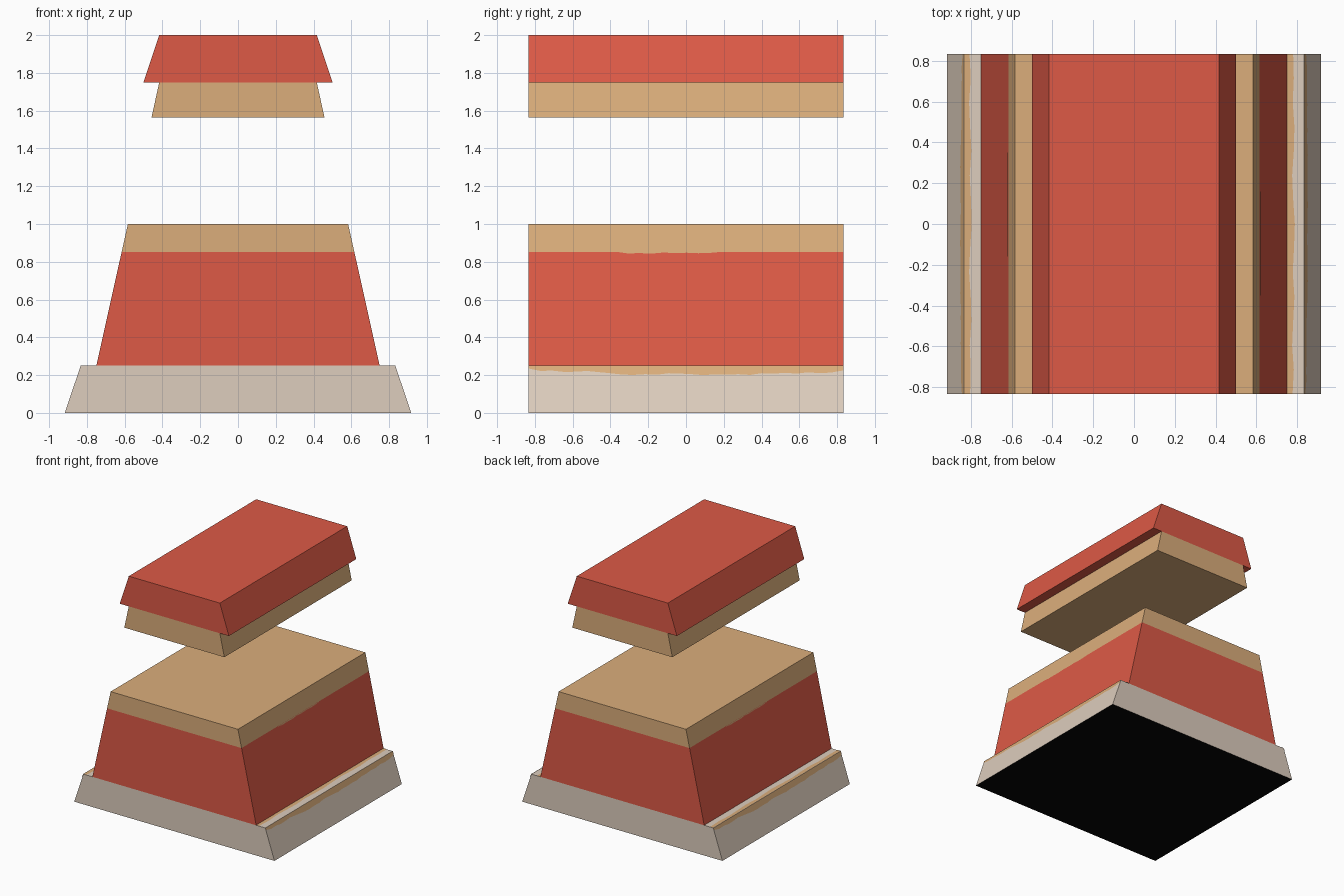
import bpy, bmesh

if "Cube" in bpy.data.objects:
    bpy.data.objects.remove(bpy.data.objects["Cube"])

HALF_Y = 0.833


def material(name, rgb):
    # sRGB 0-255 to linear
    lin = [(c / 255 / 12.92) if c < 11 else ((c / 255 + 0.055) / 1.055) ** 2.4 for c in rgb]
    m = bpy.data.materials.new(name)
    m.diffuse_color = (*lin, 1)
    m.use_nodes = True
    m.node_tree.nodes["Principled BSDF"].inputs["Base Color"].default_value = m.diffuse_color
    return m


RED = material("brick red", (221, 90, 70))
TAN = material("tan", (219, 174, 123))
STONE = material("pale stone", (221, 205, 189))
BLACK = material("black", (4, 4, 4))


def finish(name, bm, mats):
    me = bpy.data.meshes.new(name)
    bm.to_mesh(me)
    bm.free()
    for m in mats:
        me.materials.append(m)
    ob = bpy.data.objects.new(name, me)
    bpy.context.collection.objects.link(ob)
    return ob


def slab(name, z0, x0, z1, x1, mats, split=None, drop=None, dark_base=False):
    """Trapezium profile extruded along y; second material above split or on the base."""
    bm = bmesh.new()
    vs = [bm.verts.new((x, -HALF_Y, z)) for x, z in ((-x0, z0), (x0, z0), (x1, z1), (-x1, z1))]
    f = bm.faces.new(vs)
    ext = bmesh.ops.extrude_face_region(bm, geom=[f])
    bmesh.ops.translate(bm, vec=(0, 2 * HALF_Y, 0),
                        verts=[v for v in ext["geom"] if isinstance(v, bmesh.types.BMVert)])
    if split:
        bmesh.ops.bisect_plane(bm, geom=bm.verts[:] + bm.edges[:] + bm.faces[:],
                               plane_co=(0, 0, split), plane_no=(0, 0, 1))
    bmesh.ops.recalc_face_normals(bm, faces=bm.faces[:])
    for f in bm.faces:
        if split and f.calc_center_median().z > split:
            f.material_index = 1
        if dark_base and f.normal.z < -0.9:
            f.material_index = 1
    # remove a cap hidden by the neighbouring part
    if drop:
        bmesh.ops.delete(bm, geom=[f for f in bm.faces if f.normal.z * drop > 0.9], context='FACES')
    return finish(name, bm, mats)


def ragged_strip(name, side, anchor, step, lift, depths, y0=-HALF_Y, y1=HALF_Y):
    """Thin painted strip with an uneven edge; step is the direction of its depth."""
    bm = bmesh.new()
    rows = []
    for i, d in enumerate(depths):
        y = side * (y0 + (y1 - y0) * i / (len(depths) - 1))
        rows.append([bm.verts.new((side * (anchor[0] + step[0] * k + lift[0]), y,
                                   anchor[1] + step[1] * k + lift[1])) for k in (0, d)])
    for a, b in zip(rows, rows[1:]):
        f = bm.faces.new((a[0], a[1], b[1], b[0]))
        f.normal_update()
        if f.normal.z < 0:
            f.normal_flip()
    return finish(name, bm, [TAN])


# Stepped tower base and body, then the floating cap on its neck
slab("stone_base", 0, 0.917, 0.25, 0.833, [STONE, BLACK], dark_base=True)
slab("body", 0.25, 0.75, 1.0, 0.583, [RED, TAN], split=0.853, drop=-1)
slab("cap_neck", 1.563, 0.458, 1.75, 0.417, [TAN], drop=1)
slab("cap", 1.75, 0.5, 2.0, 0.417, [RED])

# Uneven tan stains on the sloping sides
stain = [.015, .028, .026, .033, .032, .028, .034, .04, .047, .049, .045, .048, .04, .042,
         .045, .05, .046, .048, .045, .049, .04, .042, .038, .042, .035, .04, .036, .025]
drip = [0, .009, .007, .01, .004, .007, .005, .008, .006, 0]
for side, word in ((1, "right"), (-1, "left")):
    ragged_strip("base_stain_" + word, side, (0.833, 0.25), (0.336, -1), (0.002, 0), stain)
    ragged_strip("band_drip_" + word, side, (0.616, 0.853), (0.222, -1), (0.002, 0), drip, -0.37, 0.19)

# Stains on the flat ledges
ledge = [.027, .033, .025, .03, .036, .028, .034, .038, .03, .025, .033, .036, .028, .033, .03]
ragged_strip("ledge_stain_right", 1, (0.75, 0.25), (1, 0), (0, 0.002), ledge)
ragged_strip("ledge_stain_left", -1, (0.833, 0.25), (-1, 0), (0, 0.002), ledge)
